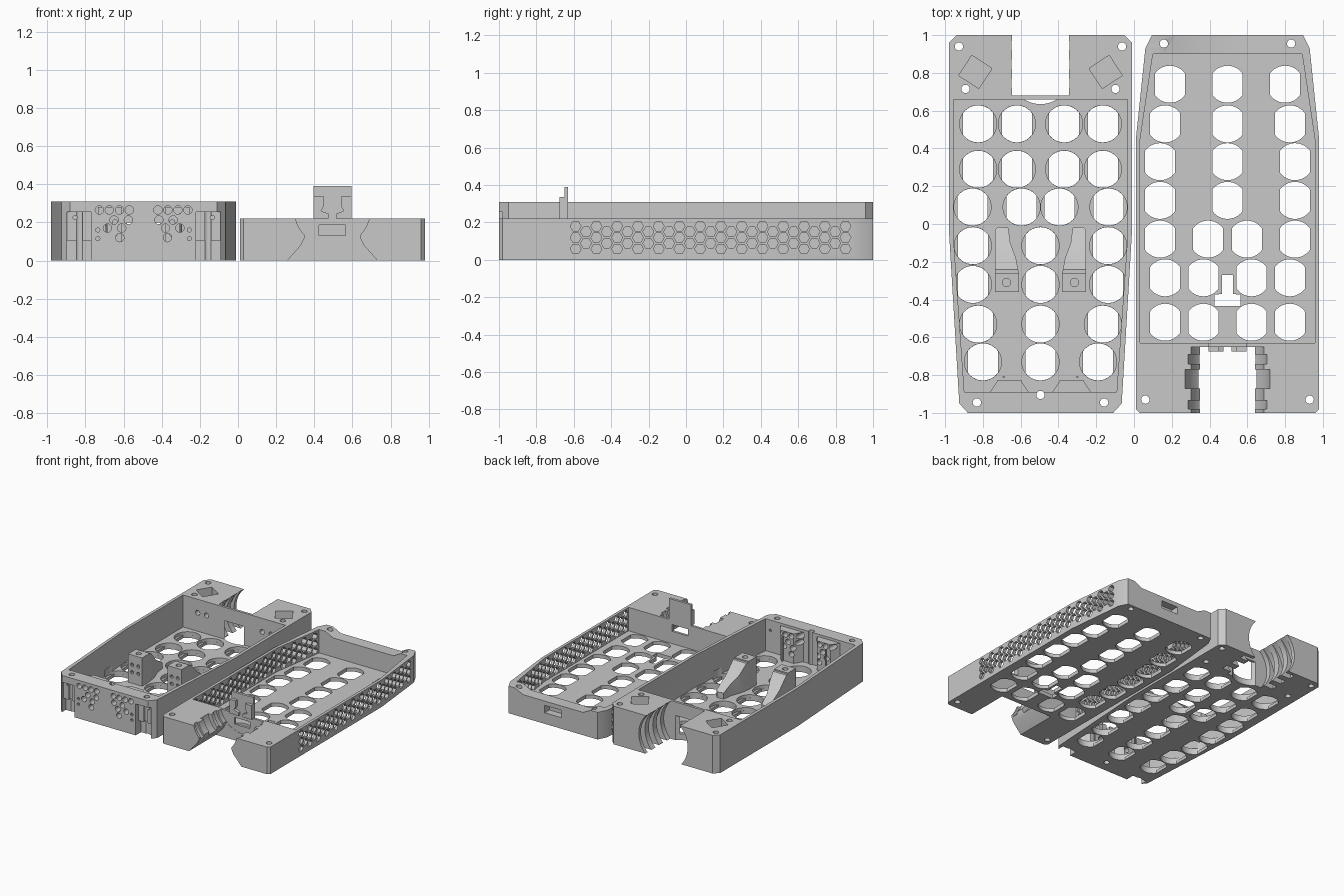
import bpy, bmesh, math

if "Cube" in bpy.data.objects:
    bpy.data.objects.remove(bpy.data.objects["Cube"])

grey = bpy.data.materials.new("plain grey")
grey.use_nodes = True
tone = (0.58, 0.58, 0.58, 1)
grey.diffuse_color = tone
grey.node_tree.nodes["Principled BSDF"].inputs["Base Color"].default_value = tone

LX, RX = -0.495, 0.495          # centre lines of the two trays


def prisms(name, shapes, lo, hi, axis="z"):
    """Extrude one or more outlines along an axis into a single object."""
    place = {"z": lambda u, v, w: (u, v, w), "y": lambda u, v, w: (u, w, v),
             "x": lambda u, v, w: (w, u, v)}[axis]
    bm = bmesh.new()
    for pts in shapes:
        a = [bm.verts.new(place(u, v, lo)) for u, v in pts]
        b = [bm.verts.new(place(u, v, hi)) for u, v in pts]
        bm.faces.new(a)
        bm.faces.new(b[::-1])
        for i in range(len(a)):
            j = (i + 1) % len(a)
            bm.faces.new((a[j], a[i], b[i], b[j]))
    bmesh.ops.recalc_face_normals(bm, faces=bm.faces)
    mesh = bpy.data.meshes.new(name)
    bm.to_mesh(mesh)
    bm.free()
    mesh.materials.append(grey)
    ob = bpy.data.objects.new(name, mesh)
    bpy.context.collection.objects.link(ob)
    return ob


def cut(targets, shapes, lo, hi, axis="z"):
    """Subtract extruded outlines from the target objects."""
    tool = prisms("cutter", shapes, lo, hi, axis)
    tool.hide_render = True
    for ob in targets:
        mod = ob.modifiers.new("cut", "BOOLEAN")
        mod.operation, mod.solver, mod.object = "DIFFERENCE", "EXACT", tool
        bpy.context.view_layer.objects.active = ob
        bpy.ops.object.modifier_apply(modifier=mod.name)
    bpy.data.objects.remove(tool)


def ring(cx, cy, r, n=32, turn=0.0):
    return [(cx + r * math.cos(turn + math.tau * i / n),
             cy + r * math.sin(turn + math.tau * i / n)) for i in range(n)]


def rect(x0, x1, y0, y1):
    return [(x0, y0), (x1, y0), (x1, y1), (x0, y1)]


def sym(half, cx):
    """Complete an outline from its +x half, mirrored about cx."""
    return [(cx + x, y) for x, y in half] + [(cx - x, y) for x, y in reversed(half)]


def flat_sided(cx, cy):
    """Round hole with two straight sides."""
    return [(cx + s * math.cos(a) * 0.098, cy + s * math.sin(a) * 0.098) for s in (1, -1)
            for a in [math.radians(36 + 9 * i) for i in range(13)]]


def spots(rows, cx):
    """Hole centres from rows of (y, offsets), mirrored about cx."""
    return [(cx + s * d, y) for y, ds in rows for d in ds
            for s in ((1, -1) if d else (1,))]


# ---- Left tray: deep shell ----
left = prisms("deep_tray", [sym([(0.445, 1), (0.485, 0.96), (0.485, -0.03),
                                 (0.43, -0.95), (0.385, -1)], LX)], 0, 0.31)
cut([left], [sym([(0.46, 0.66), (0.46, -0.08), (0.403, -0.89)], LX)], 0.05, 0.5)

# Round neck channel with ring grooves at the back
cut([left], [ring(LX, 0.15, 0.22, 48)], 0.68, 1.1, "y")
for y in (0.72, 0.82, 0.92):
    cut([left], [ring(LX, 0.1, 0.26, 48)], y, y + 0.05, "y")
cut([left], [ring(LX, 0.8, 0.165, 48)], -0.1, 0.2)

# Stepped corner recesses beside the front panel
step = [(-1.1, -0.1), (-0.93, -0.1), (-0.93, 0.105), (-0.96, 0.105), (-0.96, 0.255),
        (-1.1, 0.255)]
for side in (1, -1):
    cut([left], [step], *sorted((LX + side * 0.275, LX + side * 0.402)), "x")

# Countersunk floor openings
left_holes = spots([(0.53, (0.125, 0.33)), (0.29, (0.125, 0.33)), (0.09, (0.1, 0.36)),
                    (-0.115, (0, 0.358)), (-0.32, (0, 0.358)), (-0.53, (0, 0.33)),
                    (-0.73, (0, 0.305))], LX)
cut([left], [flat_sided(x, y) for x, y in left_holes], -0.1, 0.04)
cut([left], [ring(x, y, 0.0985) for x, y in left_holes], 0.025, 0.1)

# Angled sockets, screw holes and wall holes
cut([left], [ring(LX - 0.345, 0.805, 0.09, 4, math.radians(12)),
             ring(LX + 0.345, 0.805, 0.09, 4, math.radians(78))], 0.18, 0.5)
cut([left], [ring(x, y, 0.022, 16) for x, y in
             spots([(0.94, (0.432,)), (0.715, (0.397,)), (-0.945, (0.337,)),
                    (-0.905, (0,))], LX)], -0.1, 0.5)
cut([left], [ring(x, z, 0.02, 16) for x, z in spots([(0.2, (0.25, 0.33))], LX)],
    0.6, 0.71, "y")

# Bosses behind the front panel, drilled together with it
bosses = []
for side, label in ((1, "left"), (-1, "right")):
    c = LX + side * 0.165
    bosses.append(prisms(label + "_front_boss", [
        [(c - 0.105, -0.895), (c - 0.06, -0.825), (c + 0.06, -0.825), (c + 0.105, -0.895)]],
        0.045, 0.29))
    prisms(label + "_boss_pin", [ring(LX + side * 0.195, -0.81, 0.006, 8)], 0.05, 0.25)
drill = spots([(0.265, (0.075, 0.127, 0.18, 0.232)), (0.212, (0.08, 0.155)),
               (0.17, (0.115, 0.19)), (0.12, (0.125,))], LX)
cut([left] + bosses, [ring(x, z, 0.022, 16) for x, z in drill], -1.1, -0.7, "y")
cut([left], [ring(x, z, 0.011, 10) for x, z in
             spots([(0.225, (0.36,)), (0.16, (0.24,)), (0.115, (0.24,))], LX)],
    -1.1, -0.8, "y")

# Screw posts with curved ramps inside the deep tray
for side, label in ((1, "left"), (-1, "right")):
    def px(d):
        return LX + side * d
    post = prisms(label + "_post", [rect(px(0.115), px(0.24), -0.36, -0.26)], 0.045, 0.28)
    cut([post], [ring(px(0.18), -0.31, 0.022, 16)], 0.22, 0.4)
    cut([post], [ring(px(d), z, 0.014, 10) for d in (0.15, 0.205)
                 for z in (0.14, 0.2)], -0.5, -0.335, "y")
    ramp = prisms(label + "_post_ramp", [[
        (px(0.115), -0.262), (px(0.24), -0.262), (px(0.24), -0.03), (px(0.225), -0.015),
        (px(0.17), -0.02), (px(0.16), -0.1), (px(0.13), -0.18)]], 0.045, 0.27)
    cut([ramp], [[(-0.25, 0.28), (-0.15, 0.18), (-0.005, 0.09), (0.1, 0.09), (0.1, 0.5),
                  (-0.25, 0.5)]], -1.2, 0.2, "x")

# ---- Right tray: shallow shell ----
right = prisms("shallow_tray", [sym([(0.4, 1), (0.435, 0.93), (0.485, 0.45),
                                     (0.485, -0.98), (0.465, -1)], RX)], 0, 0.22)
cut([right], [sym([(0.395, 0.9), (0.462, 0.45), (0.462, -0.63)], RX)], 0.03, 0.5)

right_holes = spots([(0.74, (0, 0.305)), (0.53, (0, 0.33)), (0.33, (0, 0.357)),
                     (0.125, (0, 0.357)), (-0.08, (0.103, 0.357)),
                     (-0.285, (0.127, 0.33)), (-0.52, (0.127, 0.33))], RX)
cut([right], [flat_sided(x, y) for x, y in right_holes], -0.1, 0.1)
cut([right], [sym([(0.03, -0.27), (0.03, -0.37), (0.07, -0.375), (0.07, -0.435)], RX)],
    -0.1, 0.1)

# Lowered middle of the back rim
cut([right], [sym([(0.27, 0.185), (0.36, 0.23)], RX)], 0.89, 1.1, "y")

# Round neck channel, grooves and flared underside at the front
cut([right], [ring(RX, 0.27, 0.2, 48)], -1.1, -0.65, "y")
cut([right], [sym([(0.145, 0.2), (0.145, 0.12), (0.165, 0.08), (0.245, -0.01)], RX)],
    -1.1, -0.652, "y")
for y, width, r in ((-0.74, 0.05, 0.215), (-0.87, 0.1, 0.23), (-0.98, 0.045, 0.215)):
    cut([right], [ring(RX, 0.27, r, 48)], y, y + width, "y")

# Latch slot, back window and screw holes
cut([right], [rect(RX - 0.07, RX + 0.07, 0.13, 0.185)], -0.7, -0.6, "y")
cut([right], [rect(RX - 0.075, RX + 0.075, 0.09, 0.15)], 0.94, 1.1, "y")
cut([right], [ring(x, y, 0.022, 16) for x, y in
              spots([(0.955, (0.337,)), (-0.93, (0.435,))], RX)], -0.1, 0.5)

# Honeycomb vents through both side walls
vents = [ring(-0.59 + 0.0555 * i, 0.058 + 0.061 * row + 0.0305 * (i % 2), 0.029, 6)
         for i in range(27) for row in range(3 - i % 2)]
cut([right], vents, -0.1, 1.1, "x")

# Upright hook plate with two stepped prongs
prisms("hook_plate", [rect(RX - 0.1, RX + 0.1, 0.2, 0.39)], -0.65, -0.63, "y")
for side, label in ((1, "left"), (-1, "right")):
    prisms(label + "_hook_prong", [[(RX + side * d, z) for d, z in (
        (0.1, 0.22), (0.02, 0.22), (0.02, 0.245), (0.06, 0.26), (0.045, 0.285),
        (0.045, 0.335), (0.1, 0.335))]], -0.675, -0.648, "y")

# Smooth the round surfaces, keep the edges crisp
for ob in bpy.context.scene.objects:
    if ob.type == "MESH" and ob.data.materials and ob.data.materials[0] == grey:
        bpy.ops.object.select_all(action="DESELECT")
        ob.select_set(True)
        bpy.context.view_layer.objects.active = ob
        bpy.ops.object.shade_smooth_by_angle(angle=math.radians(30))
